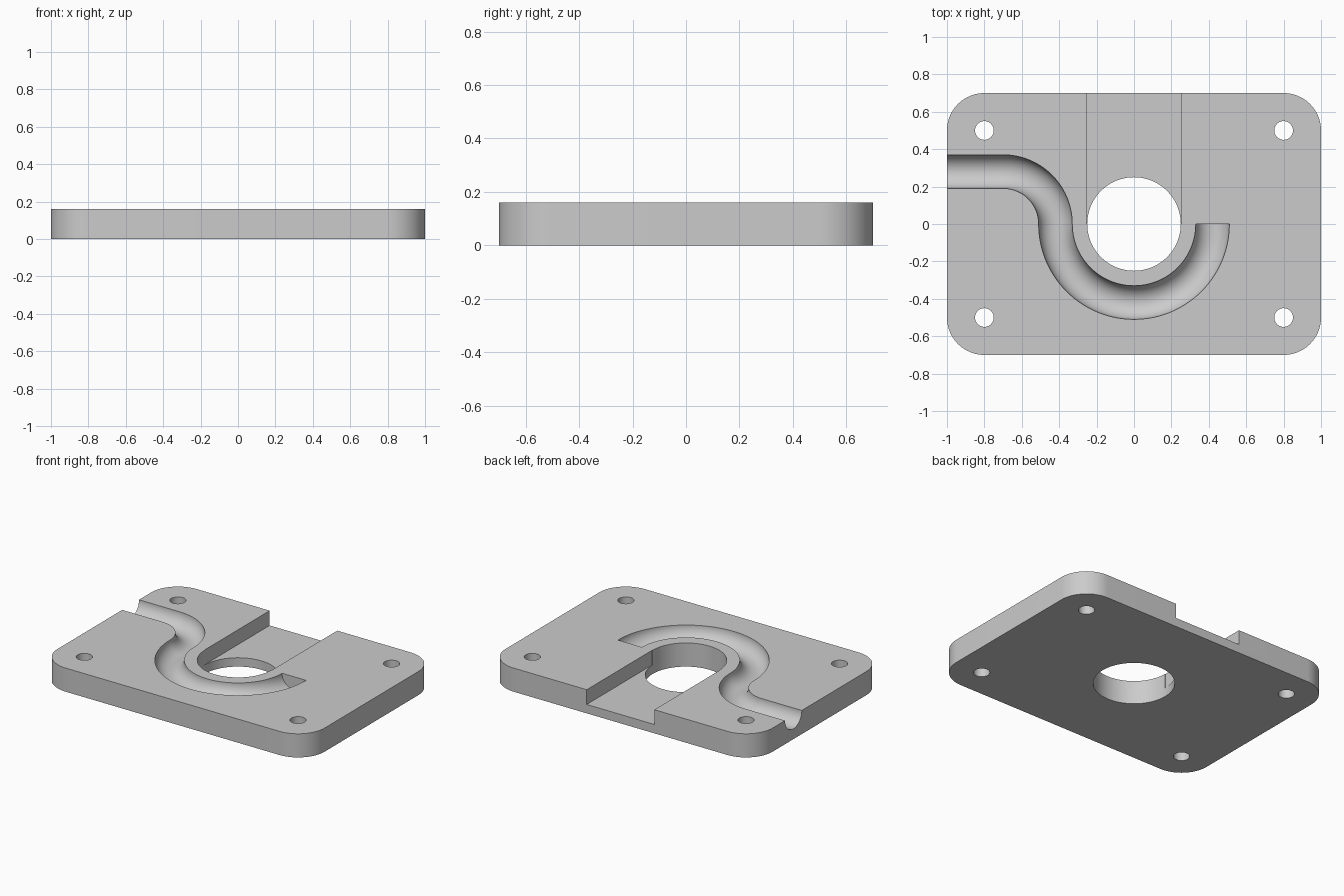
import bpy
import bmesh
from math import sin, cos, pi
from mathutils import Vector

if "Cube" in bpy.data.objects:
    bpy.data.objects.remove(bpy.data.objects["Cube"])

THICK = 0.16
HALF_X, HALF_Y, CORNER = 1.0, 0.7, 0.2

grey = bpy.data.materials.new("plain grey")
grey.use_nodes = True
colour = (0.6, 0.6, 0.6, 1)
grey.diffuse_color = colour
grey.node_tree.nodes["Principled BSDF"].inputs["Base Color"].default_value = colour


def arc(cx, cy, r, start, end, steps):
    """Points along an arc, angles in radians."""
    angles = [start + (end - start) * i / steps for i in range(steps + 1)]
    return [Vector((cx + r * cos(a), cy + r * sin(a), 0)) for a in angles]


def finish(name, bm):
    bmesh.ops.recalc_face_normals(bm, faces=bm.faces)
    mesh = bpy.data.meshes.new(name)
    bm.to_mesh(mesh)
    bm.free()
    mesh.materials.append(grey)
    obj = bpy.data.objects.new(name, mesh)
    bpy.context.collection.objects.link(obj)
    return obj


def prism(name, outline, z0, z1):
    """Upright solid with the given outline."""
    bm = bmesh.new()
    face = bm.faces.new([bm.verts.new((p.x, p.y, z0)) for p in outline])
    grown = bmesh.ops.extrude_face_region(bm, geom=[face])
    top = [v for v in grown["geom"] if isinstance(v, bmesh.types.BMVert)]
    bmesh.ops.translate(bm, verts=top, vec=(0, 0, z1 - z0))
    return finish(name, bm)


def sweep(name, path, r, z, sides=48):
    """Round bar along a flat path, with square-cut ends."""
    bm = bmesh.new()
    rings = []
    for i, p in enumerate(path):
        d = (path[min(i + 1, len(path) - 1)] - path[max(i - 1, 0)]).normalized()
        if i == len(path) - 1:
            d = Vector((0, 1, 0))
        side = Vector((d.y, -d.x, 0))
        ring = []
        for k in range(sides):
            a = 2 * pi * (k + 0.5) / sides
            ring.append(bm.verts.new(p + side * r * cos(a) + Vector((0, 0, z + r * sin(a)))))
        rings.append(ring)
    for a, b in zip(rings, rings[1:]):
        for k in range(sides):
            n = (k + 1) % sides
            bm.faces.new((a[k], a[n], b[n], b[k]))
    bm.faces.new(rings[0])
    bm.faces.new(rings[-1])
    return finish(name, bm)


# Rounded plate
outline = []
for i, (sx, sy) in enumerate([(1, 1), (-1, 1), (-1, -1), (1, -1)]):
    outline += arc(sx * (HALF_X - CORNER), sy * (HALF_Y - CORNER), CORNER,
                   i * pi / 2, (i + 1) * pi / 2, 20)
plate = prism("base_plate", outline, 0, THICK)

# Centre bore and four corner bolt holes
cutters = [prism("centre_bore", arc(0, 0, 0.25, 0, 2 * pi, 96)[:-1], -0.1, 0.3)]
for x in (-0.8, 0.8):
    for y in (-0.5, 0.5):
        cutters.append(prism("bolt_hole", arc(x, y, 0.05, 0, 2 * pi, 40)[:-1], -0.1, 0.3))

# Shallow slot from the bore to the back edge
slot = [Vector((x, y, 0)) for x, y in [(-0.253, 0), (0.253, 0), (0.253, 0.8), (-0.253, 0.8)]]
cutters.append(prism("back_slot", slot, 0.06, 0.3))

# Round-bottomed S-shaped groove
path = [Vector((-1.1, 0.28, 0))]
path += arc(-0.7, 0, 0.28, pi / 2, 0, 28)
path += arc(0, 0, 0.42, pi, 2 * pi, 64)[1:]
cutters.append(sweep("curved_groove", path, 0.09, THICK))

# Cut the plate, then drop the cutters
bpy.context.view_layer.objects.active = plate
for cutter in cutters:
    cutter.hide_render = True
    mod = plate.modifiers.new(cutter.name, 'BOOLEAN')
    mod.operation = 'DIFFERENCE'
    mod.solver = 'EXACT'
    mod.object = cutter
    bpy.ops.object.modifier_apply(modifier=mod.name)
    bpy.data.objects.remove(cutter)

bpy.ops.object.select_all(action='DESELECT')
plate.select_set(True)
bpy.context.view_layer.objects.active = plate
bpy.ops.object.shade_smooth_by_angle(angle=pi / 6)
